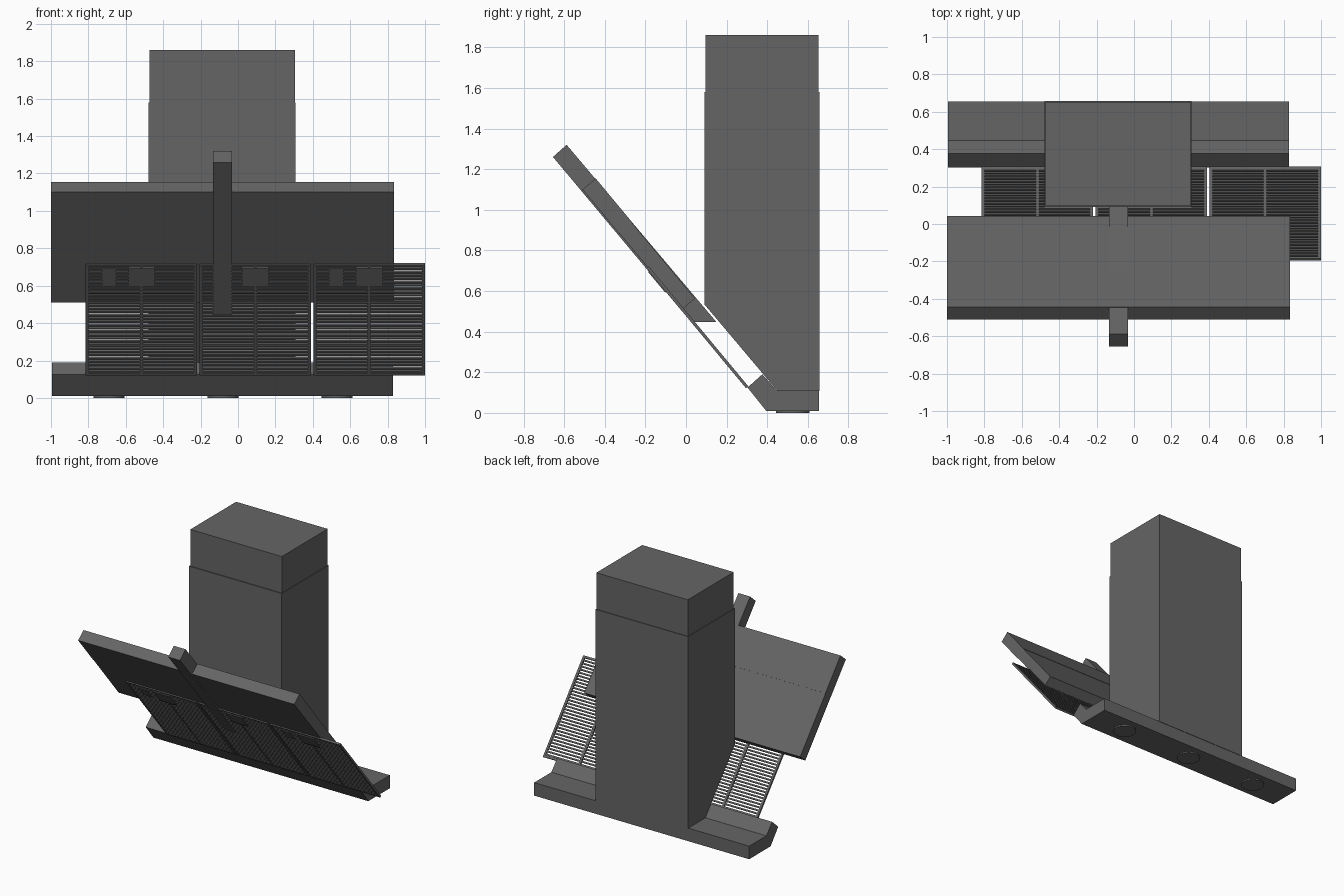
import bpy, bmesh
from mathutils import Vector

cube = bpy.data.objects.get("Cube")
if cube:
    bpy.data.objects.remove(cube, do_unlink=True)

# One matte dark grey for everything
grey = bpy.data.materials.new("dark_grey")
grey.use_nodes = True
grey.diffuse_color = (0.13, 0.13, 0.13, 1)
grey.node_tree.nodes["Principled BSDF"].inputs["Base Color"].default_value = grey.diffuse_color


def prism(name, x0, x1, profile):
    """Extrude a (y, z) profile from x0 to x1."""
    bm = bmesh.new()
    face = bm.faces.new([bm.verts.new((x0, y, z)) for y, z in profile])
    ext = bmesh.ops.extrude_face_region(bm, geom=[face])
    moved = [v for v in ext["geom"] if isinstance(v, bmesh.types.BMVert)]
    bmesh.ops.translate(bm, verts=moved, vec=(x1 - x0, 0, 0))
    bmesh.ops.recalc_face_normals(bm, faces=bm.faces)
    mesh = bpy.data.meshes.new(name)
    bm.to_mesh(mesh)
    bm.free()
    mesh.materials.append(grey)
    obj = bpy.data.objects.new(name, mesh)
    bpy.context.collection.objects.link(obj)
    return obj


# Tilted frame: s runs down the slope, n runs into the panel
ORIGIN = Vector((-0.51, 1.10))
DOWN = Vector((0.639, -0.769))
INTO = Vector((0.769, 0.639))


def slab(name, x0, x1, s0, s1, n0, n1):
    corners = [(s0, n0), (s0, n1), (s1, n1), (s1, n0)]
    return prism(name, x0, x1, [ORIGIN + DOWN * s + INTO * n for s, n in corners])


# Chimney column with a slightly narrower top
prism("chimney", -0.478, 0.308,
      [(0.09, 1.58), (0.09, 0.535), (0.45, 0.108), (0.658, 0.108), (0.658, 1.58)])
prism("chimney_top", -0.473, 0.304,
      [(0.097, 1.86), (0.097, 1.57), (0.653, 1.57), (0.653, 1.86)])

# Base with raised front lip
prism("base", -0.995, 0.83,
      [(0.395, 0.01), (0.655, 0.01), (0.655, 0.11), (0.447, 0.11), (0.376, 0.19), (0.303, 0.125)])

# Round feet
for i in range(3):
    bpy.ops.mesh.primitive_cylinder_add(vertices=32, radius=0.083, depth=0.012,
                                        location=(-0.69 + i * 0.61, 0.525, 0.006))
    foot = bpy.context.object
    foot.name = f"foot_{i + 1}"
    foot.data.materials.append(grey)
    bpy.ops.object.shade_smooth_by_angle()

# Sloping hood in two sections
slab("hood_upper", -1, 0.834, 0, 0.286, 0, 0.085)
slab("hood_lower", -1, 0.834, 0.286, 0.767, 0.002, 0.083)

# Centre arm through the hood
prism("centre_arm", -0.133, -0.033,
      [(-0.655, 1.26), (-0.588, 1.32), (0.15, 0.447), (0.025, 0.447)])

# Three louvred filter panels
TOP, BOTTOM, FRONT, BACK = 0.5, 1.268, -0.006, 0.009
RIM, PITCH, WIDTH = 0.016, 0.023, 0.597
for i in range(3):
    left = -0.815 + i * 0.609
    right = left + WIDTH
    mid = (left + right) / 2
    tag = f"filter_{i + 1}"
    for side, x in (("right", left), ("middle", mid - RIM / 2), ("left", right - RIM)):
        slab(f"{tag}_{side}_bar", x, x + RIM, TOP, BOTTOM, FRONT, BACK)
    for end, s in (("top", TOP), ("bottom", BOTTOM - RIM)):
        slab(f"{tag}_{end}_rail", left, right, s, s + RIM, FRONT, BACK)
    slats = slab(f"{tag}_slats", left + RIM, right - RIM,
                 TOP + RIM + 0.011, TOP + RIM + 0.022, FRONT + 0.001, BACK - 0.001)
    array = slats.modifiers.new("Repeat", "ARRAY")
    array.count = 32
    array.use_relative_offset = False
    array.use_constant_offset = True
    array.constant_offset_displace = (0, DOWN.x * PITCH, DOWN.y * PITCH)
    # Grip tab at the top of each panel
    slab(f"{tag}_grip", mid - 0.07, mid + 0.07, 0.52, 0.65, -0.011, 0.002)

# Small latches on the outer bays
for side, x in (("right", -0.69), ("left", 0.525)):
    slab(f"latch_{side}", x - 0.038, x + 0.038, 0.535, 0.64, -0.009, 0.002)
